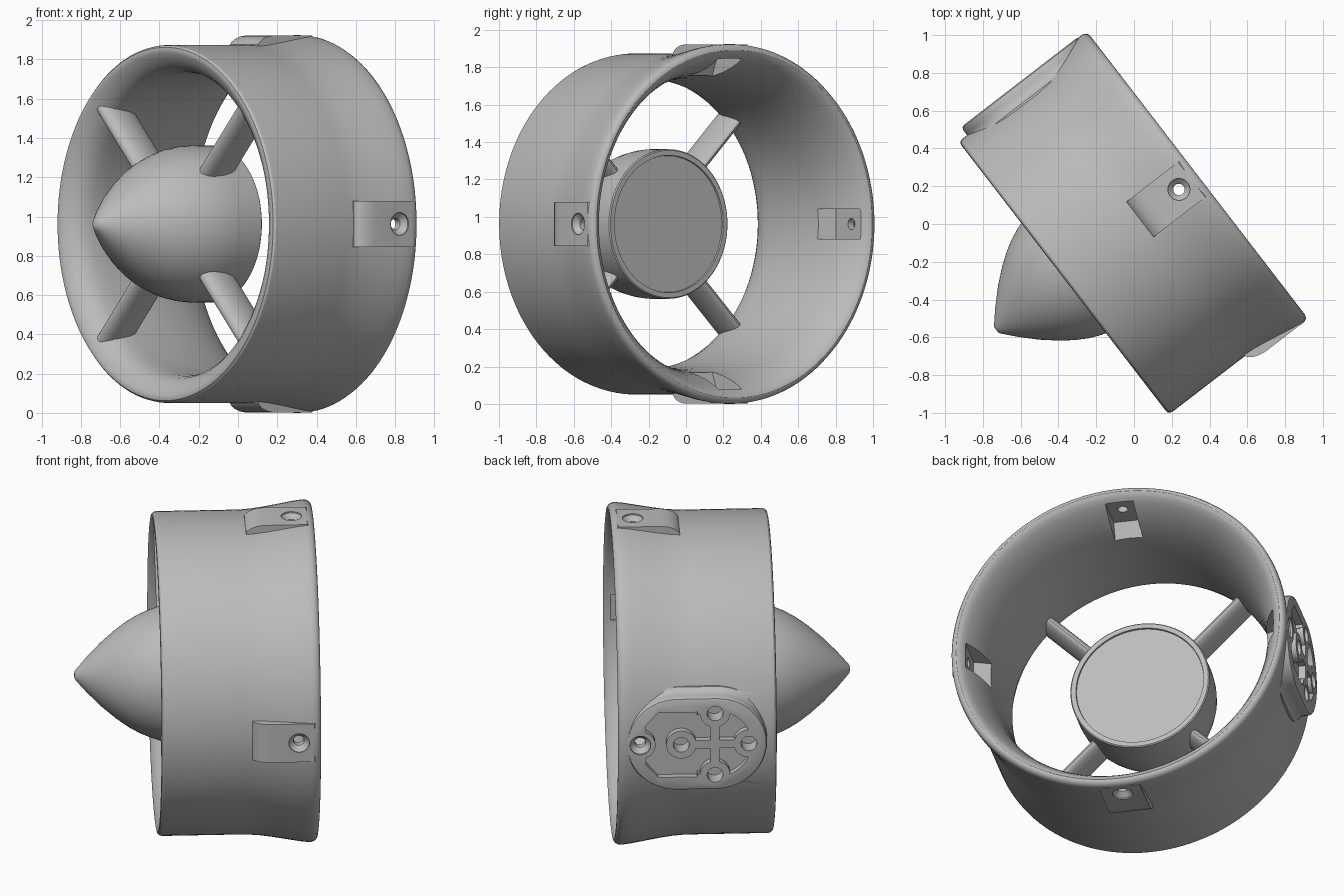
import bpy, bmesh, math
from math import sin, cos, pi, radians
from mathutils import Matrix, Vector

cube = bpy.data.objects.get("Cube")
if cube:
    bpy.data.objects.remove(cube, do_unlink=True)

grey = bpy.data.materials.new("plain_grey")
grey.use_nodes = True
colour = (0.5, 0.5, 0.5, 1)
grey.diffuse_color = colour
grey.node_tree.nodes["Principled BSDF"].inputs["Base Color"].default_value = colour


# ---- helpers: local X is the duct axis (nose forward), parts point along Z ----
def loft(name, rings, turn=0):
    """Skin a row of point rings, cap both ends, turn about the duct axis."""
    bm = bmesh.new()
    rows = [[bm.verts.new(p) for p in ring] for ring in rings]
    n = len(rows[0])
    for a, b in zip(rows, rows[1:]):
        for i in range(n):
            bm.faces.new((a[i], a[(i + 1) % n], b[(i + 1) % n], b[i]))
    bm.faces.new(rows[0])
    bm.faces.new(rows[-1][::-1])
    bmesh.ops.recalc_face_normals(bm, faces=bm.faces)
    mesh = bpy.data.meshes.new(name)
    bm.to_mesh(mesh)
    bm.free()
    mesh.transform(Matrix.Rotation(radians(turn), 4, 'X'))
    mesh.materials.append(grey)
    obj = bpy.data.objects.new(name, mesh)
    bpy.context.collection.objects.link(obj)
    return obj


def revolve(name, profile, n=128):
    return loft(name, [[(s, r * cos(2 * pi * i / n), r * sin(2 * pi * i / n))
                        for i in range(n)] for s, r in profile])


def upright(name, outline, low, high, turn=0):
    return loft(name, [[(x, y, z) for x, y in outline] for z in (low, high)], turn)


def crosswise(name, outline, half, turn=0):
    return loft(name, [[(s, y, r) for s, r in outline] for y in (-half, half)], turn)


def circle(x, y, r, n=32):
    return [(x + r * cos(2 * pi * i / n), y + r * sin(2 * pi * i / n)) for i in range(n)]


def stadium(centre, straight, r, n=24):
    pts = []
    for side, start in ((1, -pi / 2), (-1, pi / 2)):
        for i in range(n + 1):
            a = start + pi * i / n
            pts.append((centre + side * straight + r * cos(a), r * sin(a)))
    return pts


def combine(target, tool, operation):
    """Apply a boolean and drop the tool."""
    mod = target.modifiers.new("cut", 'BOOLEAN')
    mod.operation, mod.solver, mod.object = operation, 'EXACT', tool
    dg = bpy.context.evaluated_depsgraph_get()
    mesh = bpy.data.meshes.new_from_object(target.evaluated_get(dg))
    target.modifiers.clear()
    target.data = mesh
    bpy.data.objects.remove(tool, do_unlink=True)


PAD = 90            # turn that carries an upright part to the mounting side
SCREW = -0.30       # axial position of the fixing screws
MOUNT = 0.12        # centre of the mounting hole cross
top = 0.965

# ---- duct outer body ----
duct = revolve("duct", [
    (-0.425, 0.925), (-0.423, 0.94), (-0.415, 0.952), (-0.4, 0.96), (-0.38, 0.962),
    (-0.33, 0.956), (-0.25, 0.942), (-0.17, 0.928), (-0.1, 0.918), (-0.04, 0.913),
    (0, 0.912), (0.44, 0.912), (0.457, 0.909), (0.467, 0.9), (0.47, 0.886)])

# ---- three screw lugs ----
lug = [(-0.395, 0.9), (-0.04, 0.85), (-0.04, 0.915), (-0.05, 0.928), (-0.07, 0.942),
       (-0.1, 0.954), (-0.14, 0.96), (-0.385, 0.96), (-0.395, 0.95)]
for turn in (0, 180, 270):
    combine(duct, crosswise("screw_lug", lug, 0.118, turn), 'UNION')

# ---- oblong mounting pad with a flared foot ----
steps = [(0.03, 0.80), (0.027, 0.868), (0.013, 0.882), (0.004, 0.9), (0, 0.92),
         (0, top - 0.02), (-0.006, top - 0.006), (-0.02, top)]
pad = loft("mounting_pad", [[(x, y, z) for x, y in stadium(0.018, 0.11, 0.285 + grow)]
                            for grow, z in steps], PAD)
combine(duct, pad, 'UNION')

# ---- bore: rounded front lip, narrow throat, bell-shaped rear ----
combine(duct, revolve("bore", [
    (-0.45, 0.935), (-0.425, 0.93), (-0.418, 0.915), (-0.405, 0.9), (-0.38, 0.882),
    (-0.34, 0.86), (-0.29, 0.838), (-0.22, 0.815), (-0.15, 0.799), (-0.07, 0.786),
    (0.02, 0.776), (0.12, 0.771), (0.27, 0.77), (0.34, 0.774), (0.39, 0.788),
    (0.425, 0.812), (0.45, 0.843), (0.465, 0.87), (0.47, 0.886), (0.5, 0.886)]),
    'DIFFERENCE')

# ---- inner pockets and countersunk screw holes, four round the rim ----
pocket = [(-0.385, 0.885), (-0.165, 0.885), (-0.125, 0.79), (-0.12, 0.7), (-0.385, 0.7)]
for turn in (0, 90, 180, 270):
    combine(duct, crosswise("pocket", pocket, 0.08, turn), 'DIFFERENCE')
    sink = [[(x, y, z) for x, y in circle(SCREW, 0, r)]
            for r, z in ((0.03, 0.8), (0.03, 0.925), (0.058, 0.952), (0.058, 1.05))]
    combine(duct, loft("screw_hole", sink, turn), 'DIFFERENCE')

# ---- sunken web pattern on the pad, leaving bosses and cross ribs ----
floor, high = 0.925, 1.0
outline = [(-0.27, -0.12), (-0.2, -0.2), (0.02, -0.2),
           (0.02, 0.2), (-0.2, 0.2), (-0.27, 0.12)]
recess = upright("recess", outline, floor, high)
combine(recess, upright("round", circle(MOUNT, 0, 0.205, 48), floor, high), 'UNION')
holes = [(MOUNT - 0.19, 0), (MOUNT + 0.19, 0), (MOUNT, 0.19), (MOUNT, -0.19)]
for x, y in holes + [(SCREW, 0)]:
    combine(recess, upright("boss", circle(x, y, 0.085), 0.9, 1.1), 'DIFFERENCE')
for a, b in ((0.25, 0.025), (0.025, 0.25)):
    rib = [(MOUNT - a, -b), (MOUNT + a, -b), (MOUNT + a, b), (MOUNT - a, b)]
    combine(recess, upright("rib", rib, 0.9, 1.1), 'DIFFERENCE')
recess.data.transform(Matrix.Rotation(radians(PAD), 4, 'X'))
combine(duct, recess, 'DIFFERENCE')
for x, y in holes:
    combine(duct, upright("mount_hole", circle(x, y, 0.045), 0.87, 1.1, PAD), 'DIFFERENCE')

# ---- pointed hub with a sunken rear disc ----
hub = revolve("hub", [
    (0.16, 0.365), (0.15, 0.367), (0.15, 0.394), (0.156, 0.4), (0.3, 0.4),
    (0.36, 0.395), (0.43, 0.382), (0.5, 0.358), (0.56, 0.332), (0.62, 0.298),
    (0.69, 0.248), (0.77, 0.18), (0.85, 0.1), (0.905, 0.038), (0.918, 0.022),
    (0.92, 0.012)], 96)

# ---- four streamlined struts ----
chord = 0.21
foil = []
for i in range(32):
    a = 2 * pi * i / 32
    foil.append((0.342 + chord / 2 * cos(a), 0.045 * sin(a) * (1 + 0.2 * cos(a))))
struts = [upright("strut_%d" % (k + 1), foil, 0.3, 0.835, 45 + 90 * k) for k in range(4)]

# ---- swing the assembly to its heading, lift it and shade it ----
place = Matrix.Translation(Vector((0, 0, 0.962))) @ Matrix.Rotation(radians(217.6), 4, 'Z')
bpy.ops.object.select_all(action='DESELECT')
for obj in [duct, hub] + struts:
    obj.data.transform(place)
    obj.select_set(True)
bpy.context.view_layer.objects.active = duct
bpy.ops.object.shade_smooth_by_angle(angle=radians(30))
